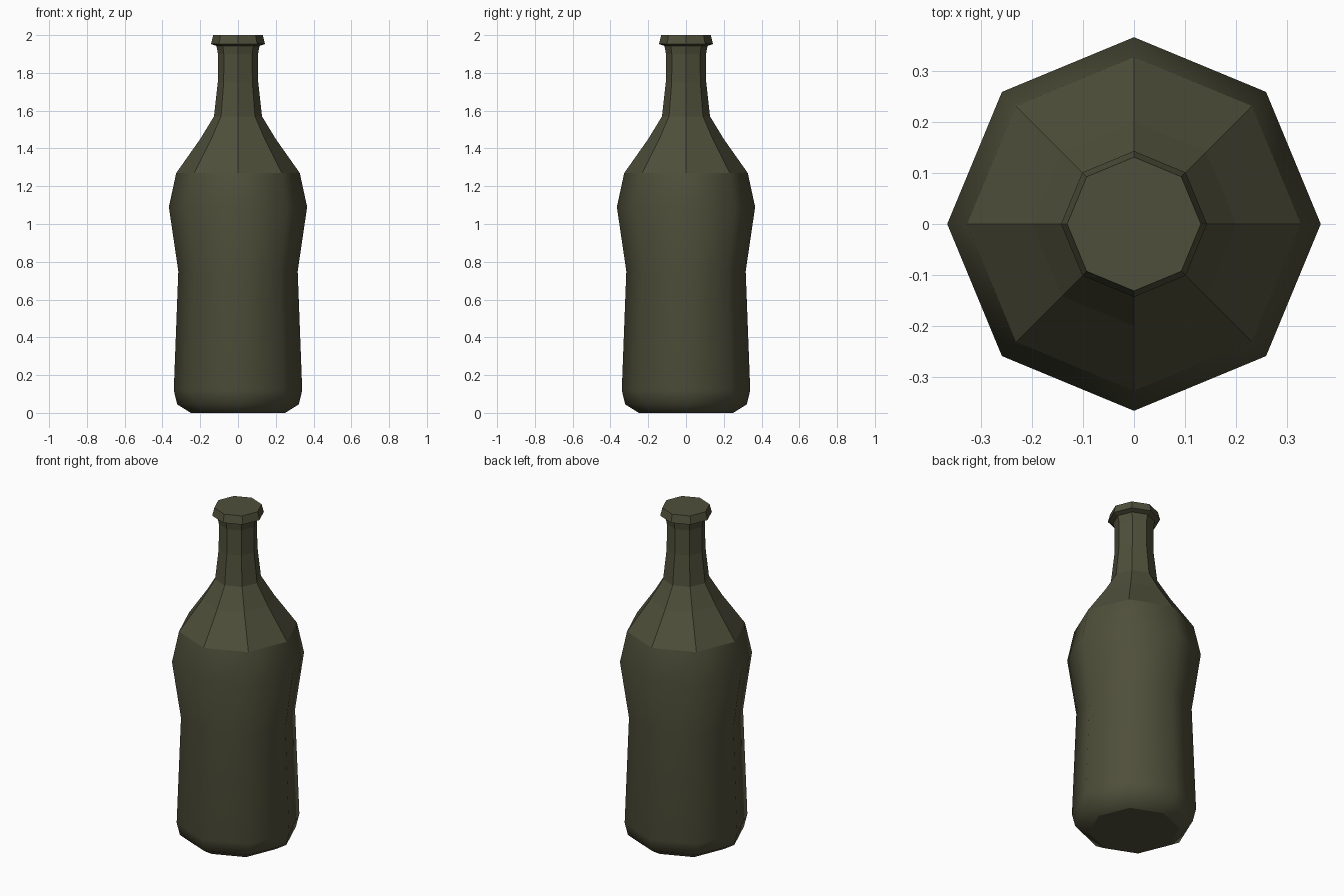
import bpy, bmesh, math

if "Cube" in bpy.data.objects:
    bpy.data.objects.remove(bpy.data.objects["Cube"])

SIDES = 8

# Olive glass
glass = bpy.data.materials.new("dark olive glass")
glass.diffuse_color = (0.078, 0.078, 0.043, 1)
glass.use_nodes = True
glass.node_tree.nodes["Principled BSDF"].inputs["Base Color"].default_value = glass.diffuse_color

# Bottle silhouette as (radius, height), base to lip
profile = [
    (0.25, 0.0), (0.322, 0.045), (0.34, 0.12), (0.316, 0.75),   # base and body
    (0.366, 1.09), (0.327, 1.27), (0.20, 1.45), (0.127, 1.57),  # bulge and shoulder
    (0.107, 1.75), (0.106, 1.90), (0.114, 1.943),               # neck
    (0.143, 1.953), (0.131, 2.0), (0.105, 2.0),                 # lip
]

bm = bmesh.new()
rings = [[bm.verts.new((r * math.cos(2 * math.pi * i / SIDES),
                        r * math.sin(2 * math.pi * i / SIDES), z))
          for i in range(SIDES)] for r, z in profile]

# Walls: the body is smooth, the shoulder, neck and lip are faceted
for lower, upper in zip(rings, rings[1:]):
    for i in range(SIDES):
        j = (i + 1) % SIDES
        face = bm.faces.new((lower[i], lower[j], upper[j], upper[i]))
        face.smooth = upper[0].co.z < 1.3

# Flat base and closed mouth
bm.faces.new(rings[0][::-1])
bm.faces.new(rings[-1])
bmesh.ops.recalc_face_normals(bm, faces=bm.faces)

mesh = bpy.data.meshes.new("bottle")
bm.to_mesh(mesh)
bm.free()
mesh.materials.append(glass)
bottle = bpy.data.objects.new("bottle", mesh)
bpy.context.collection.objects.link(bottle)
